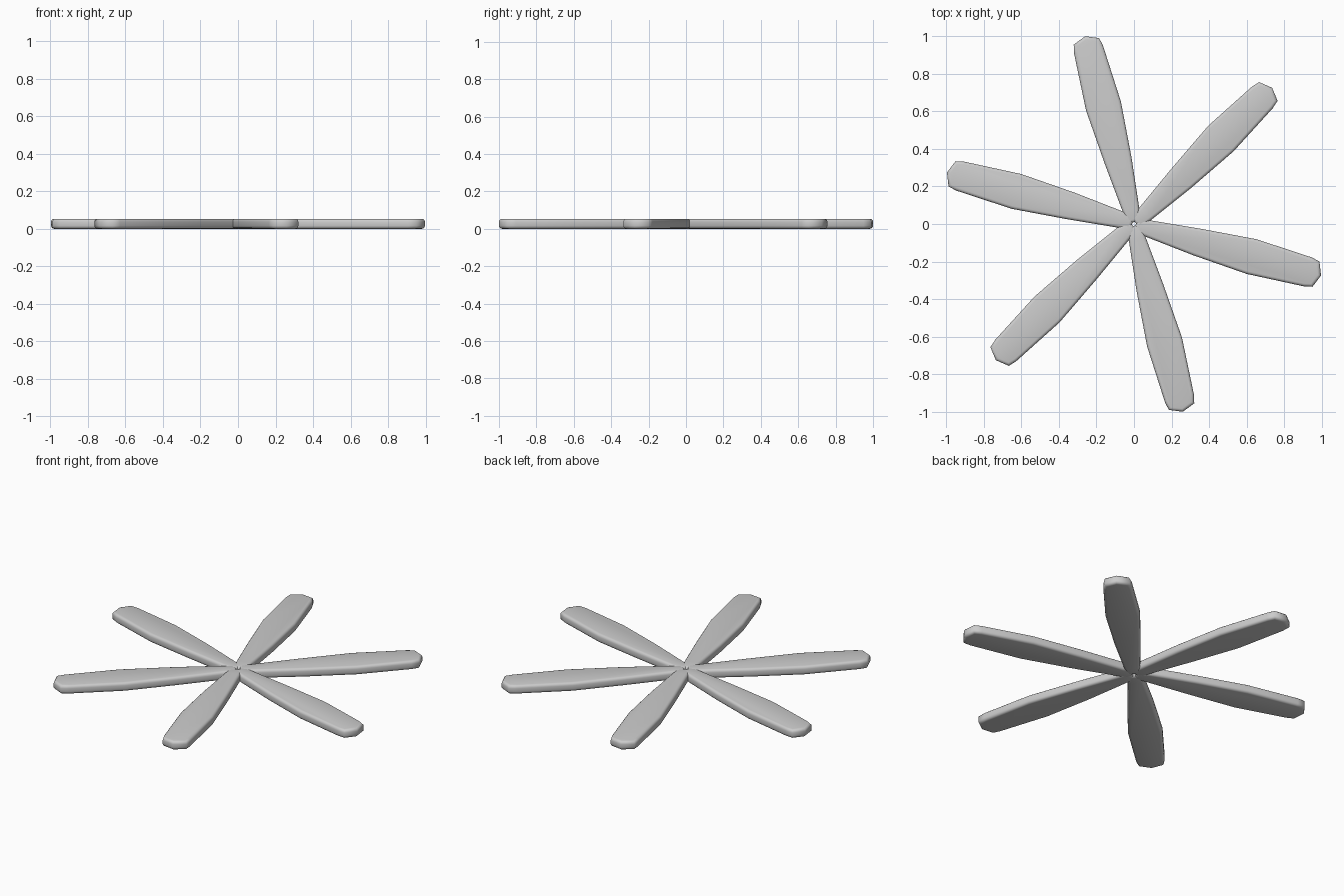
import bpy, bmesh, math

if "Cube" in bpy.data.objects:
    bpy.data.objects.remove(bpy.data.objects["Cube"])

THICK = 0.053

# Blade outline along local +x, from root to tip and back
OUTLINE = [(0.01, -0.038), (0.08, -0.049), (0.35, -0.077), (0.65, -0.097),
           (0.96, -0.08), (1.006, -0.07), (1.034, 0.0), (1.006, 0.07),
           (0.96, 0.08), (0.65, 0.095), (0.35, 0.07), (0.08, 0.042), (0.01, 0.035)]


def make_blade_mesh():
    bm = bmesh.new()
    face = bm.faces.new([bm.verts.new((x, y, 0)) for x, y in OUTLINE])
    ext = bmesh.ops.extrude_face_region(bm, geom=[face])
    for v in ext["geom"]:
        if isinstance(v, bmesh.types.BMVert):
            v.co.z = THICK
    bmesh.ops.recalc_face_normals(bm, faces=bm.faces)
    # round the rims of the top and bottom faces
    rims = [e for e in bm.edges if abs(e.verts[0].co.z - e.verts[1].co.z) < 1e-5]
    bmesh.ops.bevel(bm, geom=rims, offset=0.016, segments=3, profile=0.5,
                    affect='EDGES', clamp_overlap=True)
    for f in bm.faces:
        f.smooth = True
    mesh = bpy.data.meshes.new("blade")
    bm.to_mesh(mesh)
    bm.free()
    return mesh


# Six blades around a tiny open centre
blade_mesh = make_blade_mesh()
for i in range(6):
    blade = bpy.data.objects.new(f"blade_{i + 1}", blade_mesh)
    blade.rotation_euler.z = math.radians(44.6 + 60 * i)
    bpy.context.collection.objects.link(blade)
